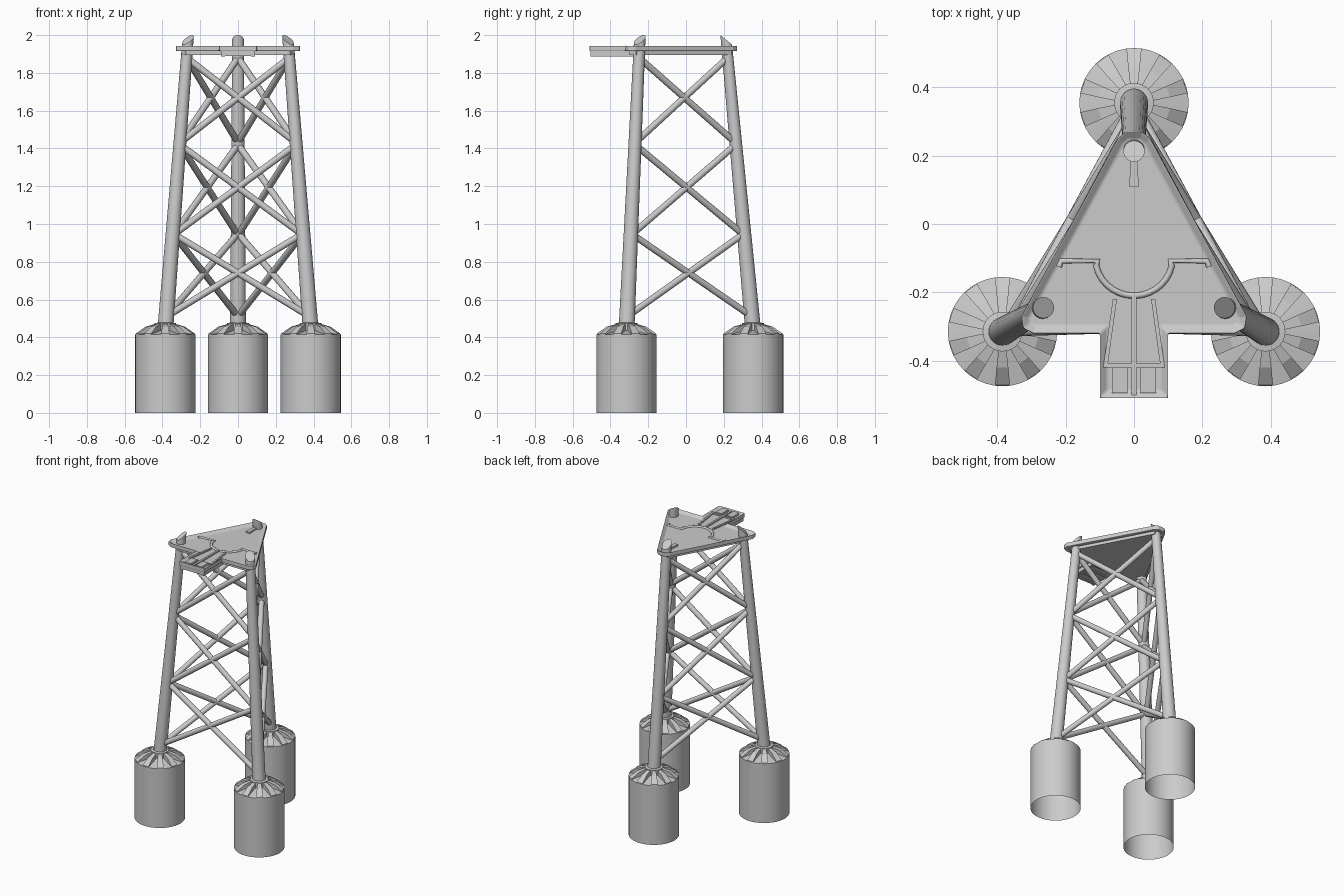
import bpy, bmesh, math
from mathutils import Vector
from math import sin, cos, pi, radians

if "Cube" in bpy.data.objects:
    bpy.data.objects.remove(bpy.data.objects["Cube"])

BASE = [(0, 0.355), (-0.385, -0.315), (0.385, -0.315)]
TOP = [(0, 0.213), (-0.265, -0.245), (0.265, -0.245)]
Z0, Z1 = 0.44, 1.96


def finish(bm, name, smooth=True, fix=True):
    if fix:
        bmesh.ops.recalc_face_normals(bm, faces=bm.faces[:])
    me = bpy.data.meshes.new(name)
    bm.to_mesh(me)
    bm.free()
    ob = bpy.data.objects.new(name, me)
    bpy.context.collection.objects.link(ob)
    if smooth:
        bpy.ops.object.select_all(action='DESELECT')
        ob.select_set(True)
        bpy.context.view_layer.objects.active = ob
        bpy.ops.object.shade_smooth_by_angle(angle=radians(35))
    return ob


def bridge(bm, rings):
    for a, b in zip(rings, rings[1:]):
        n = len(a)
        for i in range(n):
            bm.faces.new((a[i], a[(i + 1) % n], b[(i + 1) % n], b[i]))


def ring(bm, c, r, z, n):
    return [bm.verts.new((c[0] + r * cos(2 * pi * i / n), c[1] + r * sin(2 * pi * i / n), z))
            for i in range(n)]


def leg_point(i, z):
    t = (z - Z0) / (Z1 - Z0)
    b, e = BASE[i], TOP[i]
    return Vector((b[0] + (e[0] - b[0]) * t, b[1] + (e[1] - b[1]) * t, z))


def rod(bm, a, b, r, n=16):
    d = b - a
    m = d.to_track_quat('Z', 'Y').to_matrix().to_4x4()
    m.translation = (a + b) / 2
    bmesh.ops.create_cone(bm, cap_ends=True, segments=n, radius1=r, radius2=r,
                          depth=d.length, matrix=m)


def prism(bm, pts, z0, z1):
    lo = [bm.verts.new((x, y, z0)) for x, y in pts]
    hi = [bm.verts.new((x, y, z1)) for x, y in pts]
    bridge(bm, [lo, hi])
    bm.faces.new(lo)
    return bm.faces.new(hi)


def rect(x0, x1, y0, y1):
    return [(x0, y0), (x1, y0), (x1, y1), (x0, y1)]


NAMES = ['back', 'front_left', 'front_right']
for k, name in enumerate(NAMES):
    c = BASE[k]
    # suction bucket: open skirt with a shallow conical lid
    bm = bmesh.new()
    bridge(bm, [ring(bm, c, r, z, 40) for r, z in
                [(0.16, 0), (0.16, 0.415), (0.058, 0.437), (0.058, 0.475), (0.04, 0.478)]])
    finish(bm, name + '_bucket')

    # wedge-shaped stiffeners around the lid
    bm = bmesh.new()
    for j in range(10):
        a = -pi / 2 + j * pi / 5
        sides = []
        for s in (-1, 1):
            row = []
            for r, z, w in [(0.05, 0.43, 0.011), (0.158, 0.412, 0.022), (0.157, 0.42, 0.022),
                            (0.105, 0.456, 0.017), (0.05, 0.472, 0.011)]:
                row.append(bm.verts.new((c[0] + r * cos(a) - s * w * sin(a),
                                         c[1] + r * sin(a) + s * w * cos(a), z)))
            sides.append(row)
        bridge(bm, sides)
        for row in sides:
            bm.faces.new(row)
    finish(bm, name + '_bucket_stiffeners', False)

    # tapered leg with a slanted top, high on the inner side
    bm = bmesh.new()
    lo = ring(bm, leg_point(k, 0.43), 0.042, 0.43, 24)
    hi = ring(bm, TOP[k], 0.031, 1.975, 24)
    inward = -Vector(TOP[k]).normalized()
    for v in hi:
        off = Vector((v.co.x - TOP[k][0], v.co.y - TOP[k][1]))
        v.co.z += 0.025 * off.dot(inward) / 0.031
    v = max(hi, key=lambda q: q.co.z)
    v.co.z = 2.0
    bridge(bm, [lo, hi])
    bm.faces.new(hi)
    finish(bm, name + '_leg')

# crossed braces, three levels on each face
bm = bmesh.new()
for i in range(3):
    j = (i + 1) % 3
    for top, low in [(1.88, 1.43), (1.42, 0.94), (0.95, 0.51)]:
        rod(bm, leg_point(i, top), leg_point(j, low), 0.0175)
        rod(bm, leg_point(j, top), leg_point(i, low), 0.0175)
finish(bm, 'cross_braces')

# deck outline with the front landing platform
half = [(0.1, -0.51), (0.1, -0.32), (0.295, -0.32), (0.325, -0.305), (0.33, -0.27),
        (0.048, 0.25), (0.025, 0.27)]


def outline_deck(name, z0, z1, inset, drop):
    bm = bmesh.new()
    pts = half + [(-x, y) for x, y in reversed(half)]
    f = prism(bm, pts, z0, z1)
    bmesh.ops.recalc_face_normals(bm, faces=bm.faces[:])
    bmesh.ops.inset_region(bm, faces=[f], thickness=inset, use_even_offset=True)
    for v in f.verts:
        v.co.z -= drop
    ob = finish(bm, name, False)
    b = ob.modifiers.new('soft_edges', 'BEVEL')
    b.width, b.segments, b.limit_method = 0.005, 2, 'ANGLE'
    return ob


outline_deck('deck_with_rim', 1.915, 1.946, 0.022, 0.018)

# narrower slab under the deck
bm = bmesh.new()
slab = [(0.09, -0.505), (0.09, -0.30), (0.275, -0.30), (0.3, -0.265), (0.03, 0.24)]
prism(bm, slab + [(-x, y) for x, y in reversed(slab)], 1.895, 1.92)
finish(bm, 'deck_slab', False)

# landing platform: side stringers, divider, crossbar and pads
bm = bmesh.new()
prism(bm, rect(-0.007, 0.007, -0.5, -0.21), 1.925, 1.938)
prism(bm, rect(-0.08, 0.08, -0.42, -0.408), 1.925, 1.936)
for s in (-1, 1):
    prism(bm, [(s * 0.078, -0.42), (s * 0.09, -0.42), (s * 0.062, -0.22), (s * 0.05, -0.22)],
          1.925, 1.938)
    prism(bm, rect(s * 0.042 - 0.023, s * 0.042 + 0.023, -0.495, -0.42), 1.925, 1.942)
    prism(bm, rect(s * 0.08 - 0.01, s * 0.08 + 0.01, -0.505, -0.25), 1.888, 1.9)
for y in (-0.49, -0.43, -0.37, -0.31):
    prism(bm, rect(-0.09, 0.09, y - 0.009, y + 0.009), 1.889, 1.9)
finish(bm, 'landing_platform_details', False)

# curved ridge on the deck
path = [(-0.22, -0.125), (-0.213, -0.108), (-0.107, -0.108)]
path += [(-0.113 * cos(a), -0.1 - 0.11 * sin(a)) for a in [pi * i / 16 for i in range(1, 16)]]
path += [(0.107, -0.108), (0.213, -0.108), (0.22, -0.125)]
cu = bpy.data.curves.new('deck_ridge', 'CURVE')
cu.dimensions = '3D'
cu.bevel_depth, cu.bevel_resolution, cu.use_fill_caps = 0.009, 2, True
sp = cu.splines.new('POLY')
sp.points.add(len(path) - 1)
for p, (x, y) in zip(sp.points, path):
    p.co = (x, y, 1.928, 1)
bpy.context.collection.objects.link(bpy.data.objects.new('deck_ridge', cu))

# low fin reaching inward from the back leg
bm = bmesh.new()
prism(bm, [(-0.014, 0.11), (0.014, 0.11), (0.009, 0.2), (-0.009, 0.2)], 1.92, 1.94)
finish(bm, 'back_deck_fin', False)
